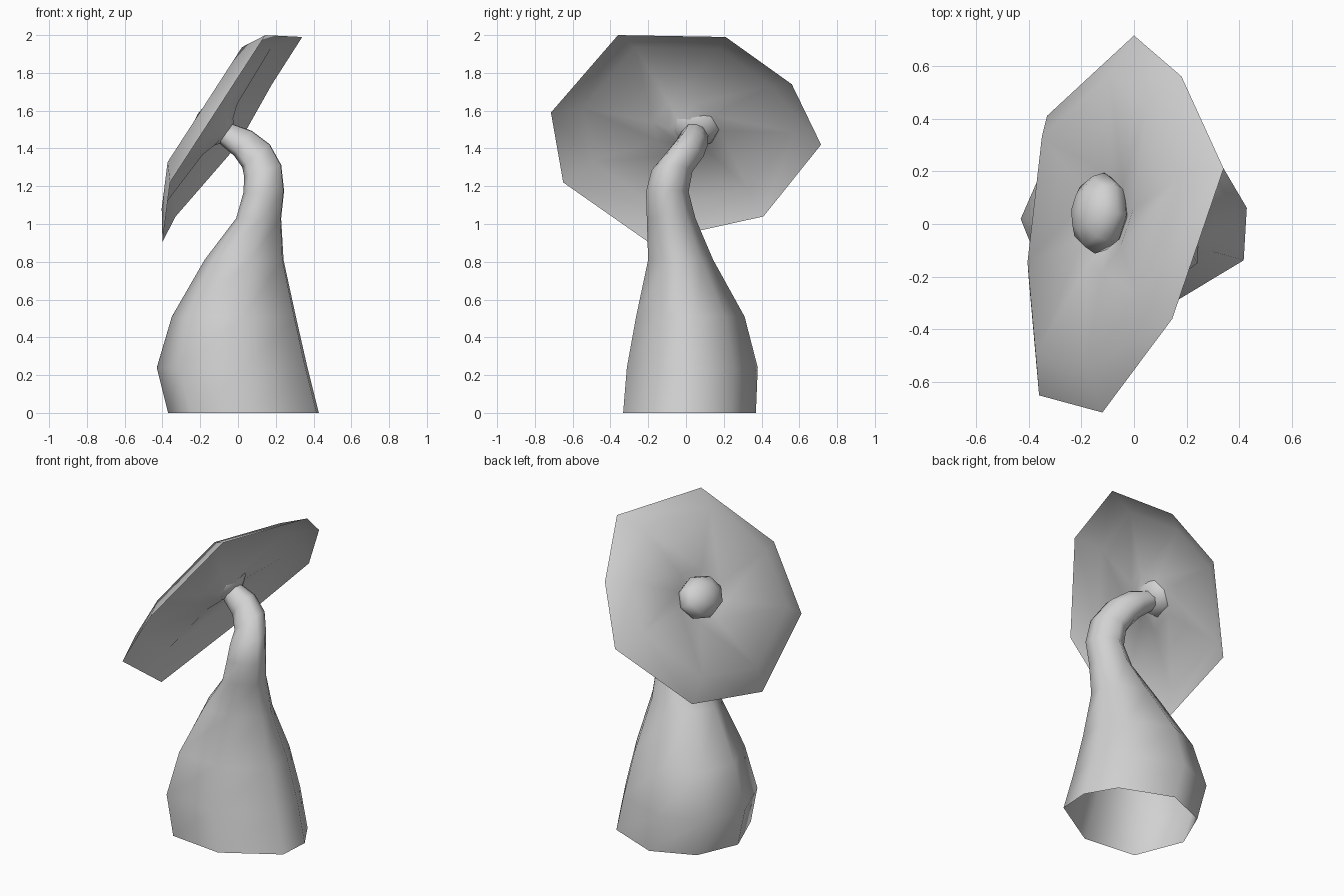
import bpy, bmesh, math
from mathutils import Vector

if "Cube" in bpy.data.objects:
    bpy.data.objects.remove(bpy.data.objects["Cube"])

# Single plain grey
grey = bpy.data.materials.new("plain grey")
grey.use_nodes = True
colour = (0.64, 0.64, 0.64, 1)
grey.diffuse_color = colour
grey.node_tree.nodes["Principled BSDF"].inputs["Base Color"].default_value = colour


def loft(name, rings, cap_start=None, cap_end=None):
    """Bridge equal-sized rings of points, closing an end to a point if given."""
    bm = bmesh.new()
    loops = [[bm.verts.new(p) for p in ring] for ring in rings]
    n = len(loops[0])
    for a, b in zip(loops, loops[1:]):
        for i in range(n):
            j = (i + 1) % n
            bm.faces.new((a[i], a[j], b[j], b[i]))
    for tip, ring in ((cap_start, loops[0]), (cap_end, loops[-1])):
        if tip is not None:
            v = bm.verts.new(tip)
            for i in range(n):
                bm.faces.new((ring[i], ring[(i + 1) % n], v))
    bmesh.ops.recalc_face_normals(bm, faces=bm.faces)
    mesh = bpy.data.meshes.new(name)
    bm.to_mesh(mesh)
    bm.free()
    mesh.materials.append(grey)
    obj = bpy.data.objects.new(name, mesh)
    bpy.context.collection.objects.link(obj)
    bpy.ops.object.select_all(action="DESELECT")
    obj.select_set(True)
    bpy.context.view_layer.objects.active = obj
    bpy.ops.object.shade_smooth_by_angle(angle=math.radians(80))
    return obj


# Curved stalk, open at the bottom, with an uneven eight-sided section
section = [(0.99, -0.43), (1.02, 0.13), (0.75, 0.64), (-0.06, 1.0),
           (-0.72, 0.69), (-1.0, -0.03), (-0.7, -0.87), (0.17, -0.98)]
# centre x, y, z, radius x, radius y, tilt
stalk = [
    (0.025, 0.015, 0.0, 0.395, 0.355, 0),
    (-0.035, 0.03, 0.24, 0.395, 0.35, 0),
    (-0.025, 0.02, 0.51, 0.325, 0.29, 0),
    (0.03, -0.03, 0.81, 0.207, 0.174, 0),
    (0.108, -0.08, 1.03, 0.118, 0.13, 0),
    (0.135, -0.1, 1.17, 0.107, 0.114, 3),
    (0.13, -0.075, 1.28, 0.102, 0.109, 18),
    (0.095, -0.01, 1.36, 0.094, 0.102, 40),
    (0.025, 0.03, 1.427, 0.08, 0.087, 55),
    (-0.07, 0.045, 1.48, 0.06, 0.07, 58),
]


def stalk_ring(x, y, z, rx, ry, tilt):
    t = math.radians(tilt)
    return [(x + rx * u * math.cos(t), y + ry * v, z + rx * u * math.sin(t))
            for u, v in section]


loft("stalk", [stalk_ring(*s) for s in stalk])

# Tilted eight-sided cap: a thin sheet with a turned-back rim and sunken middle
rim = [Vector(p) for p in (
    (0.34, 0.21, 1.99), (0.18, 0.56, 1.74), (0.0, 0.715, 1.42), (-0.33, 0.41, 1.04),
    (-0.4, -0.2, 0.905), (-0.36, -0.65, 1.22), (-0.12, -0.715, 1.59), (0.145, -0.36, 2.0))]
centre = sum(rim, Vector()) / len(rim)
axis = Vector((-0.837, 0.135, 0.53)).normalized()


def cap_ring(scale, lift):
    return [centre + (p - centre) * scale + axis * lift for p in rim]


profile = [(0.12, 0.01), (0.25, 0.044), (0.78, 0.092), (1.0, 0.0)]
loft("cap", [cap_ring(*p) for p in profile], cap_start=centre - axis * 0.01)

# Rounded knob in the middle of the cap
SIDES = 8
side = axis.cross(Vector((0, 1, 0))).normalized()
up = side.cross(axis)
knob_centre = centre + axis * 0.075 + Vector((0, 0.035, 0))
knob = []
for step in range(5):
    lat = math.radians(-60 + 30 * step)
    ring = []
    for i in range(SIDES):
        a = math.tau * i / SIDES
        around = side * math.cos(a) * 0.13 + up * math.sin(a) * 0.155
        ring.append(knob_centre + around * math.cos(lat) + axis * 0.1 * math.sin(lat))
    knob.append(ring)
loft("knob", knob, knob_centre - axis * 0.1, knob_centre + axis * 0.1)
